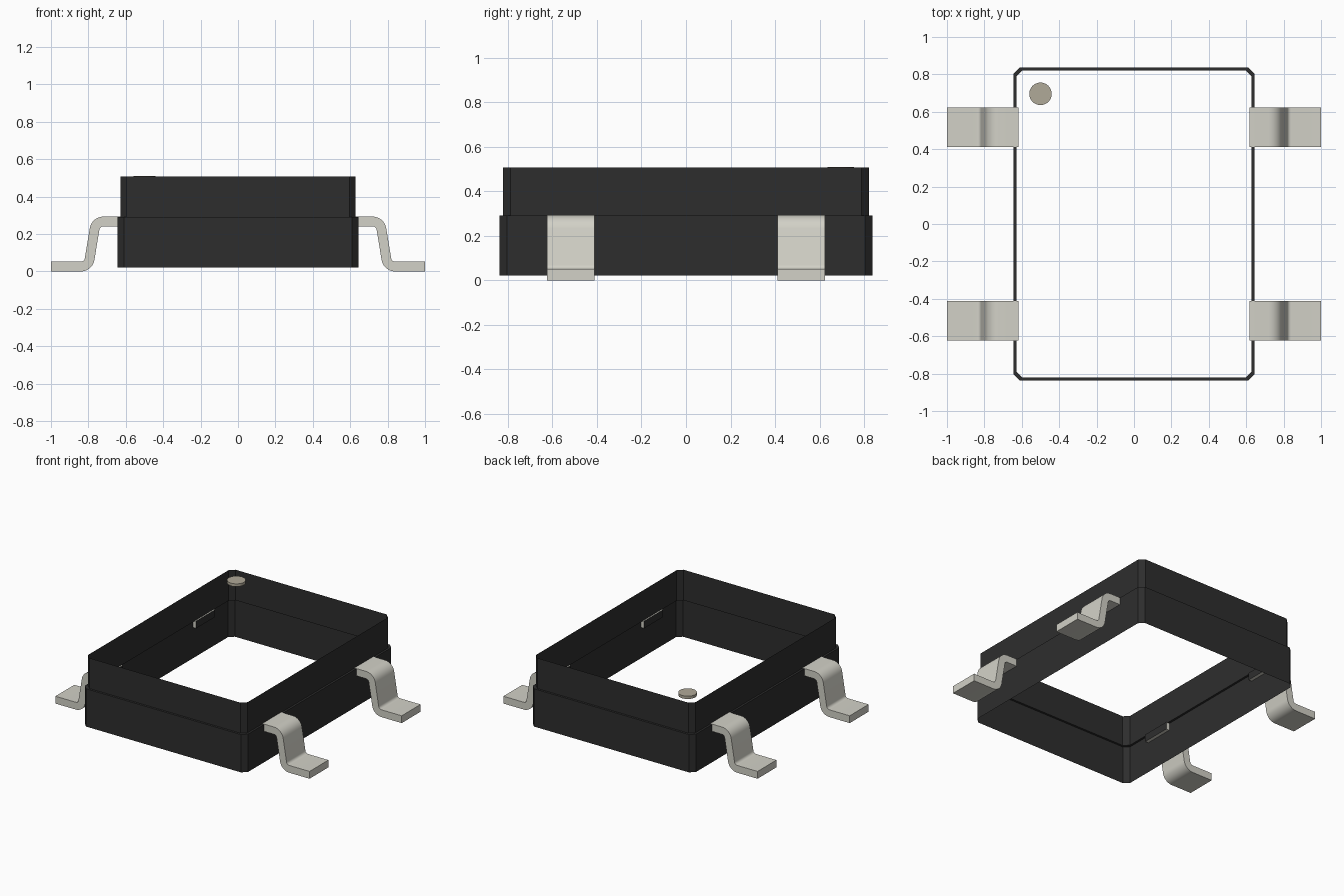
import bpy, bmesh, math
from mathutils import Vector

if "Cube" in bpy.data.objects:
    bpy.data.objects.remove(bpy.data.objects["Cube"])


def material(name, rgb):
    m = bpy.data.materials.new(name)
    m.diffuse_color = (*rgb, 1)
    m.use_nodes = True
    m.node_tree.nodes["Principled BSDF"].inputs["Base Color"].default_value = m.diffuse_color
    return m


BLACK = material("black_plastic", (0.027, 0.027, 0.027))
METAL = material("tinned_metal", (0.645, 0.637, 0.571))
TAN = material("marker_tan", (0.435, 0.398, 0.316))


def finish(bm, name, mats, smooth=False):
    me = bpy.data.meshes.new(name)
    bm.to_mesh(me)
    bm.free()
    ob = bpy.data.objects.new(name, me)
    bpy.context.collection.objects.link(ob)
    for m in mats:
        me.materials.append(m)
    if smooth:
        bpy.ops.object.select_all(action='DESELECT')
        ob.select_set(True)
        bpy.context.view_layer.objects.active = ob
        bpy.ops.object.shade_smooth_by_angle(angle=math.radians(30))
    return ob


# Open body shell: stacked chamfered rectangles with a small ledge midway
def ring(bm, x, y, z, c=0.033):
    pts = [(x, -y + c), (x, y - c), (x - c, y), (-x + c, y),
           (-x, y - c), (-x, -y + c), (-x + c, -y), (x - c, -y)]
    return [bm.verts.new((px, py, z)) for px, py in pts]


bm = bmesh.new()
LEDGE = 0.291
rings = [ring(bm, 0.643, 0.837, 0.022), ring(bm, 0.643, 0.837, LEDGE),
         ring(bm, 0.628, 0.822, LEDGE), ring(bm, 0.628, 0.822, 0.508)]
for lo, hi in zip(rings, rings[1:]):
    for i in range(8):
        j = (i + 1) % 8
        bm.faces.new((lo[i], lo[j], hi[j], hi[i]))
finish(bm, "body_shell", [BLACK])


# Lead centre line with rounded bends
def fillet(a, p, b, r, n=8):
    u, v = (a - p).normalized(), (b - p).normalized()
    half = u.angle(v) / 2
    centre = p + (u + v).normalized() * (r / math.sin(half))
    t = r / math.tan(half)
    d0, d1 = p + u * t - centre, p + v * t - centre
    ang = d0.angle(d1)
    return [centre + (d0 * math.sin((1 - k / n) * ang)
                      + d1 * math.sin(k / n * ang)) / math.sin(ang)
            for k in range(n + 1)]


path = [Vector(p) for p in ((0.618, 0.267), (0.76, 0.267), (0.80, 0.026), (1.0, 0.026))]
line = [path[0]] + fillet(*path[:3], 0.047) + fillet(*path[1:], 0.047) + [path[3]]
HALF = 0.026


def lead(name, sx, sy, width=0.212):
    bm = bmesh.new()
    sections = []
    for i, p in enumerate(line):
        d0 = (p - line[max(i - 1, 0)]).normalized()
        d1 = (line[min(i + 1, len(line) - 1)] - p).normalized()
        d = (d0 + d1).normalized()
        n = Vector((-d.y, d.x)) * HALF
        sections.append([bm.verts.new((sx * q.x, sy * 0.518 + e * width / 2, q.y))
                         for q, e in ((p + n, -1), (p + n, 1), (p - n, 1), (p - n, -1))])
    for a, b in zip(sections, sections[1:]):
        for i in range(4):
            j = (i + 1) % 4
            bm.faces.new((a[i], a[j], b[j], b[i]))
    inner = bm.faces.new(sections[0])
    bm.faces.new(sections[-1])
    inner.material_index = 1  # plastic-covered inner end
    bmesh.ops.recalc_face_normals(bm, faces=bm.faces[:])
    finish(bm, name, [METAL, BLACK], smooth=True)


for sx, side in ((-1, "left"), (1, "right")):
    for sy, end in ((-1, "front"), (1, "back")):
        lead(f"lead_{side}_{end}", sx, sy)

# Pin one marker disc
bm = bmesh.new()
bmesh.ops.create_cone(bm, cap_ends=True, segments=40, radius1=0.06, radius2=0.06, depth=0.02)
bmesh.ops.translate(bm, verts=bm.verts[:], vec=(-0.5, 0.696, 0.499))
finish(bm, "pin_marker", [TAN], smooth=True)
